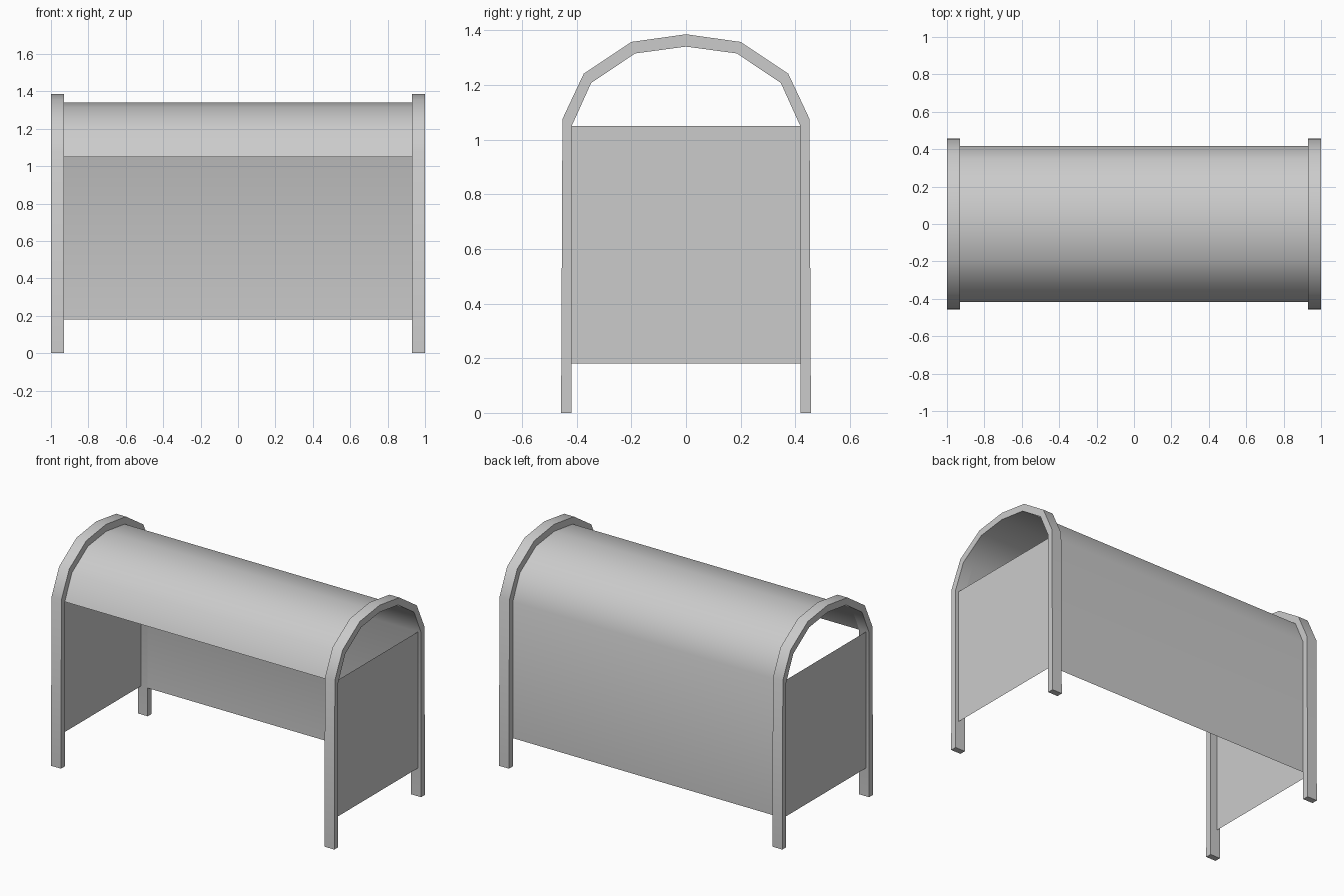
import bpy
import math

if "Cube" in bpy.data.objects:
    bpy.data.objects.remove(bpy.data.objects["Cube"])

# Half profiles of the hoop (y, z), from the foot to the crown
OUTER = [(0.457, 0), (0.452, 1.075), (0.374, 1.241), (0.2, 1.357), (0, 1.385)]
INNER = [(0.418, 0), (0.418, 1.05), (0.347, 1.207), (0.186, 1.315), (0, 1.34)]
FRAME_IN, FRAME_OUT, PANEL_X, PANEL_LOW = 0.93, 1.0, 0.978, 0.18


def mirrored(half):
    """Full arch running from the front (-y) to the back (+y)."""
    return [(-y, z) for y, z in half] + [p for p in half[-2::-1]]


def add_mesh(name, verts, faces, smooth=False):
    mesh = bpy.data.meshes.new(name)
    mesh.from_pydata(verts, [], faces)
    mesh.update()
    obj = bpy.data.objects.new(name, mesh)
    bpy.context.collection.objects.link(obj)
    if smooth:
        bpy.ops.object.select_all(action='DESELECT')
        obj.select_set(True)
        bpy.context.view_layer.objects.active = obj
        bpy.ops.object.shade_smooth_by_angle(angle=math.radians(35))
    return obj


def hoop(name, x0, x1):
    """Arched leg frame: four-sided section swept along the arch."""
    verts, faces = [], []
    path = list(zip(mirrored(OUTER), mirrored(INNER)))
    for o, i in path:
        verts += [(x0, *o), (x1, *o), (x1, *i), (x0, *i)]
    for k in range(len(path) - 1):
        a, b = 4 * k, 4 * k + 4
        for j in range(4):
            n = (j + 1) % 4
            faces.append((a + j, a + n, b + n, b + j))
    last = 4 * (len(path) - 1)
    faces += [(3, 2, 1, 0), (last, last + 1, last + 2, last + 3)]
    return add_mesh(name, verts, faces, smooth=True)


# End frames and end panels
for side, s in (("left", -1), ("right", 1)):
    x0, x1 = sorted((s * FRAME_IN, s * FRAME_OUT))
    hoop(side + "_arched_frame", x0, x1)
    w, top = INNER[1]
    x = s * PANEL_X
    quad = [(x, -w, PANEL_LOW), (x, w, PANEL_LOW), (x, w, top), (x, -w, top)]
    add_mesh(side + "_end_panel", quad, [(0, 1, 2, 3) if s > 0 else (3, 2, 1, 0)])

# Curved roof running down into the back wall; the front stays open
profile = mirrored(INNER)[1:-1] + [(INNER[0][0], PANEL_LOW)]
verts = [(x, y, z) for y, z in profile for x in (-FRAME_IN, FRAME_IN)]
faces = [(2 * k, 2 * k + 1, 2 * k + 3, 2 * k + 2) for k in range(len(profile) - 1)]
add_mesh("roof_and_back_shell", verts, faces, smooth=True)
